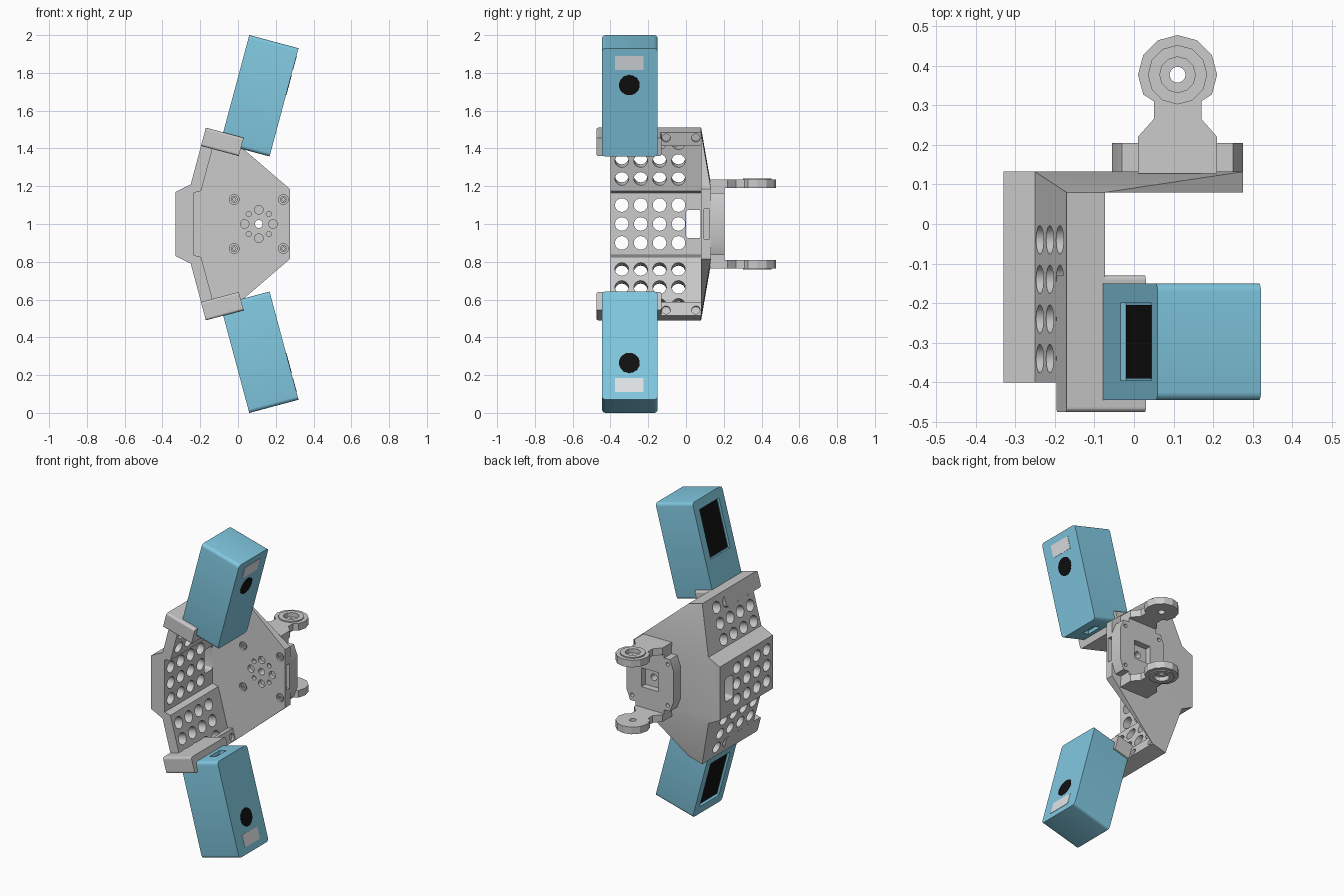
import bpy, bmesh
from math import sin, cos, radians, pi

if "Cube" in bpy.data.objects:
    bpy.data.objects.remove(bpy.data.objects["Cube"])

S, C = sin(radians(15)), cos(radians(15))


# --- mappings from profile (a, b) and depth t to space, heights relative to z = 1
def XZ(a, b, t): return (a, t, 1 + b)
def XY(a, b, t): return (a, b, 1 + t)
def YZ(a, b, t): return (t, a, 1 + b)


def tilt(s):
    """Frame leaning 15 degrees: a = y, b = along the arm, t = across it; s mirrors in z."""
    return lambda a, b, t: (-.17 + C * t + S * b, a, 1 + s * (.51 - S * t + C * b))


def circle(a, b, r, n=20):
    return [(a + r * cos(2 * pi * i / n), b + r * sin(2 * pi * i / n)) for i in range(n)]


def rect(a0, a1, b0, b1):
    return [(a0, b0), (a1, b0), (a1, b1), (a0, b1)]


def rounded(a0, a1, b0, b1, r, n=4):
    pts = []
    for k, (a, b) in enumerate([(a1 - r, b1 - r), (a0 + r, b1 - r), (a0 + r, b0 + r), (a1 - r, b0 + r)]):
        for i in range(n + 1):
            g = pi / 2 * (k + i / n)
            pts.append((a + r * cos(g), b + r * sin(g)))
    return pts


def solid(name, prisms, color=None):
    """One object from prisms given as (profile, mapping, t0, t1)."""
    bm = bmesh.new()
    for pts, f, t0, t1 in prisms:
        lo = [bm.verts.new(f(a, b, t0)) for a, b in pts]
        hi = [bm.verts.new(f(a, b, t1)) for a, b in pts]
        bm.faces.new(lo)
        bm.faces.new(hi)
        for i in range(len(pts)):
            j = (i + 1) % len(pts)
            bm.faces.new((lo[i], lo[j], hi[j], hi[i]))
    return finish(name, bm, color)


def finish(name, bm, color=None):
    bmesh.ops.recalc_face_normals(bm, faces=bm.faces)
    me = bpy.data.meshes.new(name)
    bm.to_mesh(me)
    bm.free()
    ob = bpy.data.objects.new(name, me)
    bpy.context.collection.objects.link(ob)
    if color:
        m = bpy.data.materials.get(color[0]) or bpy.data.materials.new(color[0])
        m.diffuse_color = color[1]
        m.use_nodes = True
        m.node_tree.nodes["Principled BSDF"].inputs["Base Color"].default_value = m.diffuse_color
        me.materials.append(m)
    return ob


def select(ob):
    bpy.ops.object.select_all(action='DESELECT')
    ob.select_set(True)
    bpy.context.view_layer.objects.active = ob


def cut(ob, prisms):
    c = solid("cutter", prisms)
    c.hide_render = True
    m = ob.modifiers.new("cut", 'BOOLEAN')
    m.operation, m.solver, m.object = 'DIFFERENCE', 'EXACT', c
    select(ob)
    bpy.ops.object.modifier_apply(modifier=m.name)
    bpy.data.objects.remove(c)


def smooth(ob):
    select(ob)
    bpy.ops.object.shade_smooth_by_angle(angle=radians(28))


BLUE = ("blue", (.22, .58, .75, 1))
BLACK = ("black", (.005, .005, .005, 1))
LIGHT = ("light_grey", (.75, .78, .8, 1))

# --- perforated wall, folded in three
half = [(-.33, .17), (-.25, .21), (-.17, .51), (-.073, .484), (-.093, .412),
        (-.129, .4215), (-.195, .175), (-.235, .165)]
wall = solid("perforated_wall", [(half + [(a, -b) for a, b in reversed(half)], XZ, -.4, .08)])
ys = (-.34, -.24, -.14, -.04)
holes = [(circle(y, z, .036), YZ, -.4, -.2) for y in ys for z in (-.1, 0, .1)]
holes.append((rounded(0, .078, -.075, .075, .015), YZ, -.4, -.2))
for s in (1, -1):
    holes += [(circle(y, u, .036), tilt(s), -.03, .068) for y in ys for u in (-.2635, -.165, -.067)]
    holes += [(circle(y, -.03, .022), tilt(s), .085, .12) for y in (-.105, .052)]
cut(wall, holes)
smooth(wall)

# --- side plate: full outline in front, chamfered back towards both tips
bm = bmesh.new()
front, back = {}, {}
outline = [(-.33, .17), (-.25, .21), (-.17, .51), (-.073, .484), (.275, .185)]
for s in (1, -1):
    for i, (a, b) in enumerate(outline):
        front[s, i] = bm.verts.new(XZ(a, s * b, .08))
        if i in (0, 1, 4):
            back[s, i] = bm.verts.new(XZ(a, s * b, .132))
F, B = front, back
bm.faces.new([F[1, i] for i in range(5)] + [F[-1, i] for i in reversed(range(5))])
bm.faces.new([B[1, i] for i in (0, 1, 4)] + [B[-1, i] for i in (4, 1, 0)])
for i in (0, 4):
    bm.faces.new((F[1, i], F[-1, i], B[-1, i], B[1, i]))
for s in (1, -1):
    bm.faces.new((F[s, 0], F[s, 1], B[s, 1], B[s, 0]))
    bm.faces.new((F[s, 1], F[s, 2], B[s, 1]))
    bm.faces.new((B[s, 1], F[s, 2], B[s, 4]))
    bm.faces.new((F[s, 2], F[s, 3], B[s, 4]))
    bm.faces.new((F[s, 3], F[s, 4], B[s, 4]))
plate = finish("side_plate", bm)
cuts = [(circle(.11, 0, .021), XZ, 0, .2), (rect(.096, .124, -.08, .08), YZ, .25, .3)]
for k in range(8):
    g = k * pi / 4
    cuts.append((circle(.11 + .075 * cos(g), .075 * sin(g), .014 if k % 2 else .023, 16), XZ, .05, .105))
screws = [(x, z) for x in (-.02, .24) for z in (-.13, .13)]
cuts += [(circle(x, z, .026), XZ, .05, .095) for x, z in screws]
cut(plate, cuts)
smooth(plate)

# --- screws sitting in the plate pockets
screw = solid("plate_screws", [(circle(x, z, .018), XZ, .09, .102)[0:1] + (XZ, .083, .1) for x, z in screws])
cut(screw, [(circle(x, z, .009, 6), XZ, .07, .092) for x, z in screws])

# --- hinge block on the back of the plate
q = [(-.055, .1), (-.03, .165), (.01, .165), (.01, .235), (.21, .235), (.21, .165), (.25, .165), (.275, .1)]
hinge = solid("hinge_block", [(q + [(a, -b) for a, b in reversed(q)], XZ, .128, .205)])
small = [(circle(x, z, .012, 12), XZ, .18, .25) for x in (-.015, .235) for z in (-.13, .13)]
cut(hinge, small + [(rect(.05, .17, -.06, .06), XZ, .165, .25)])
cut(hinge, [(circle(.11, 0, .021), XZ, .1, .25)])
smooth(hinge)

# --- two hinge arms with bored round ends
arm = [(.01, .2), (.01, .22), (.05, .265), (.05, .31)]
arm += [(.11 + .1 * cos(radians(g)), .377 + .1 * sin(radians(g))) for g in range(210, -31, -30)]
arm += [(.17, .31), (.17, .265), (.21, .22), (.21, .2)]
for s, n in ((1, "upper"), (-1, "lower")):
    ob = solid(n + "_hinge_arm", [(arm, XY, s * .19, s * .235)])
    cut(ob, [(circle(.11, .377, .045, 12), XY, s * .215, s * .26)])
    cut(ob, [(circle(.11, .377, .02), XY, s * .1, s * .3)])
    boss = solid(n + "_hinge_boss", [(circle(.11, .377, .075, 12), XY, s * .23, s * .242)])
    cut(boss, [(circle(.11, .377, .045, 12), XY, s * .2, s * .26)])

# --- tilted brackets and camera boxes
for s, n in ((1, "upper"), (-1, "lower")):
    T = tilt(s)
    solid(n + "_bracket", [(rounded(-.475, -.13, -.1, 0, .012), T, 0, .207)])
    cam = solid(n + "_camera_body", [(rounded(-.445, -.15, -.06, .533, .02), T, .095, .365)], BLUE)
    cut(cam, [(rect(-.395, -.2, .17, .475), T, .05, .11),
              (rounded(-.35, -.25, -.1, -.04, .01), T, .24, .29)])
    smooth(cam)
    solid(n + "_camera_screen", [(rect(-.39, -.205, .175, .47), T, .1085, .113)], BLACK)
    solid(n + "_camera_lens", [(circle(-.3, .331, .055, 24), T, .36, .367)], BLACK)
    solid(n + "_camera_window", [(rect(-.375, -.225, .414, .491), T, .36, .367)], LIGHT)
